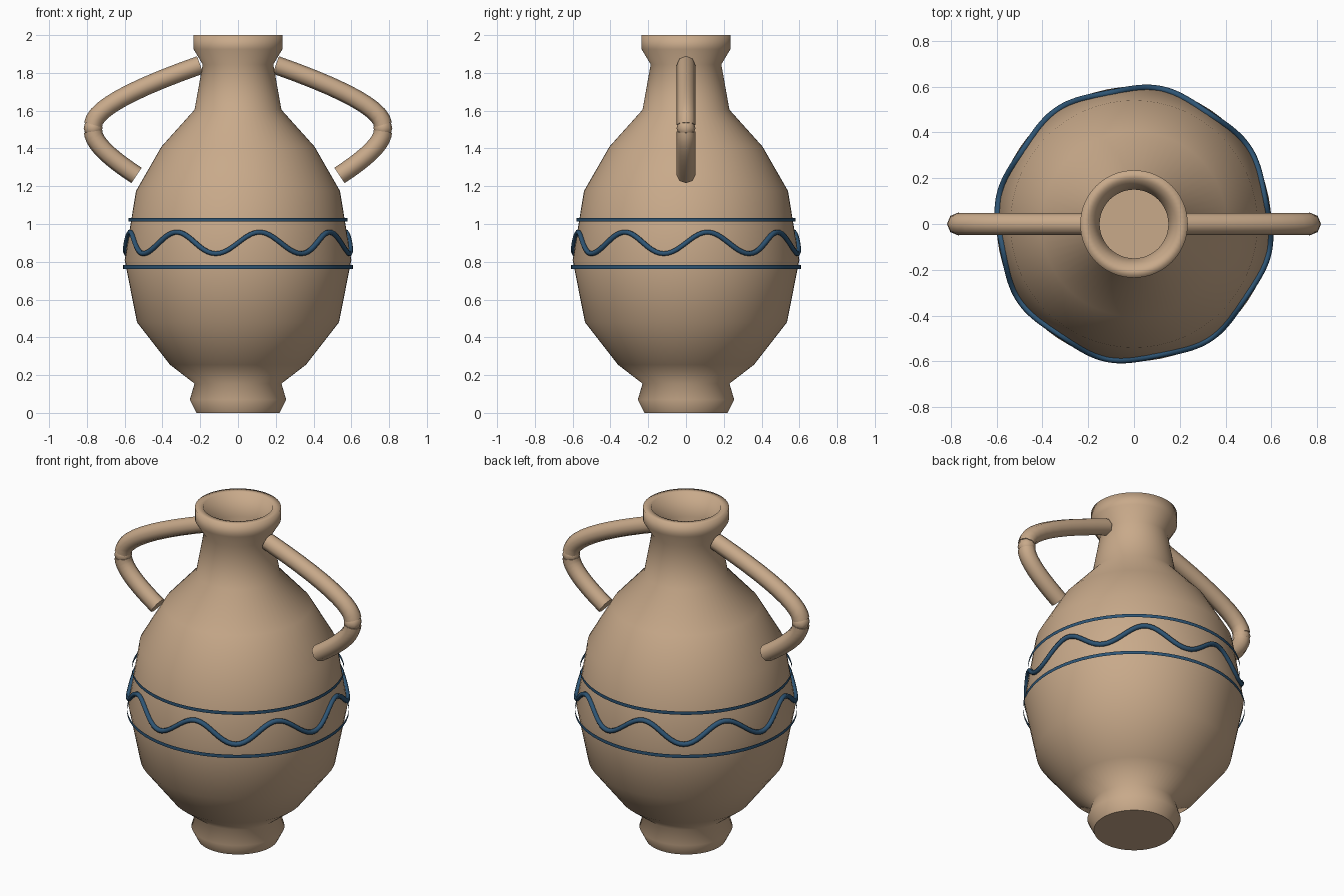
import bpy, bmesh, math
from mathutils import Vector

if "Cube" in bpy.data.objects:
    bpy.data.objects.remove(bpy.data.objects["Cube"])


def material(name, rgb):
    m = bpy.data.materials.new(name)
    m.diffuse_color = (*rgb, 1)
    m.use_nodes = True
    m.node_tree.nodes["Principled BSDF"].inputs["Base Color"].default_value = m.diffuse_color
    return m


CLAY = material("clay tan", (0.58, 0.40, 0.255))
BLUE = material("glaze blue", (0.027, 0.09, 0.175))


def finish(bm, name, mat, flat_normal_z=False):
    """Turn a bmesh into a smooth object; level discs can stay flat."""
    bm.normal_update()
    for f in bm.faces:
        f.smooth = not (flat_normal_z and len(f.verts) > 4)
    me = bpy.data.meshes.new(name)
    bm.to_mesh(me)
    bm.free()
    me.materials.append(mat)
    ob = bpy.data.objects.new(name, me)
    bpy.context.collection.objects.link(ob)
    return ob


def lathe(name, profile, mat, steps=64, caps=False):
    """Revolve (radius, z) points, listed so that faces point outward."""
    bm = bmesh.new()
    rings = []
    for r, z in profile:
        rings.append([bm.verts.new((r * math.cos(a), r * math.sin(a), z))
                      for a in (2 * math.pi * i / steps for i in range(steps))])
    for lo, hi in zip(rings, rings[1:]):
        for i in range(steps):
            j = (i + 1) % steps
            bm.faces.new((lo[i], lo[j], hi[j], hi[i]))
    if caps:
        bm.faces.new(rings[0][::-1])
        bm.faces.new(rings[-1])
    return finish(bm, name, mat, True)


def tube(name, path, radius, sides, mat, closed=False):
    """Sweep a regular polygon along a list of points."""
    bm = bmesh.new()
    n = len(path)
    rings = []
    for k, p in enumerate(path):
        a = path[(k - 1) % n] if closed else path[max(k - 1, 0)]
        b = path[(k + 1) % n] if closed else path[min(k + 1, n - 1)]
        t = (b - a).normalized()
        # side vector: horizontal outward for rings, y axis for handles
        ref = Vector((p.x, p.y, 0)).normalized() if closed else Vector((0, 1, 0))
        u = (ref - t * ref.dot(t)).normalized()
        v = t.cross(u)
        rings.append([bm.verts.new(p + radius * (u * math.cos(q) + v * math.sin(q)))
                      for q in (2 * math.pi * i / sides for i in range(sides))])
    pairs = list(zip(rings, rings[1:]))
    if closed:
        pairs.append((rings[-1], rings[0]))
    for lo, hi in pairs:
        for i in range(sides):
            j = (i + 1) % sides
            bm.faces.new((lo[i], lo[j], hi[j], hi[i]))
    if not closed:
        bm.faces.new(rings[0][::-1])
        bm.faces.new(rings[-1])
    return finish(bm, name, mat, True)


# vase body: foot, belly, neck, lip and hollow mouth
OUTER = [(0.22, 0), (0.255, 0.07), (0.23, 0.155), (0.36, 0.255), (0.535, 0.48),
         (0.60, 0.81), (0.54, 1.175), (0.405, 1.41), (0.23, 1.605),
         (0.187, 1.845), (0.235, 1.925), (0.235, 2.0)]
MOUTH = [(0.19, 2.0), (0.15, 1.87), (0.15, 1.6)]
lathe("vase_body", OUTER + MOUTH, CLAY, caps=True)


def body_radius(z):
    for (r0, z0), (r1, z1) in zip(OUTER, OUTER[1:]):
        if z0 <= z <= z1:
            return r0 + (r1 - r0) * (z - z0) / (z1 - z0)


# two thin painted bands
for name, z, r in (("upper_band", 1.022, 0.581), ("lower_band", 0.773, 0.608)):
    lathe(name, [(r, z - 0.01), (r, z + 0.01)], BLUE)

# wavy line with eight crests, hugging the belly
wave = []
for i in range(160):
    a = 2 * math.pi * i / 160
    z = 0.9 + 0.057 * math.sin(8 * a)
    r = body_radius(z) + 0.006
    wave.append(Vector((r * math.cos(a), r * math.sin(a), z)))
tube("wave_line", wave, 0.014, 6, BLUE, closed=True)


def bezier(p0, p1, p2, n=10):
    return [(p0[0] * (1 - t) ** 2 + 2 * p1[0] * t * (1 - t) + p2[0] * t * t,
             p0[1] * (1 - t) ** 2 + 2 * p1[1] * t * (1 - t) + p2[1] * t * t)
            for t in (i / n for i in range(n + 1))]


# handles: upper arm, lower arm and a bead at the elbow, on both sides
UPPER = bezier((0.20, 1.842), (0.76, 1.645), (0.767, 1.525))
LOWER = bezier((0.767, 1.49), (0.765, 1.405), (0.537, 1.257))
for side, sx in (("left", -1), ("right", 1)):
    for part, pts in (("upper", UPPER), ("lower", LOWER)):
        path = [Vector((sx * x, 0, z)) for x, z in pts]
        tube(f"{side}_handle_{part}", path, 0.049, 8, CLAY)
    bm = bmesh.new()
    bmesh.ops.create_uvsphere(bm, u_segments=8, v_segments=6, radius=0.05)
    bmesh.ops.translate(bm, verts=bm.verts, vec=(sx * 0.767, 0, 1.508))
    finish(bm, f"{side}_handle_bead", CLAY)
